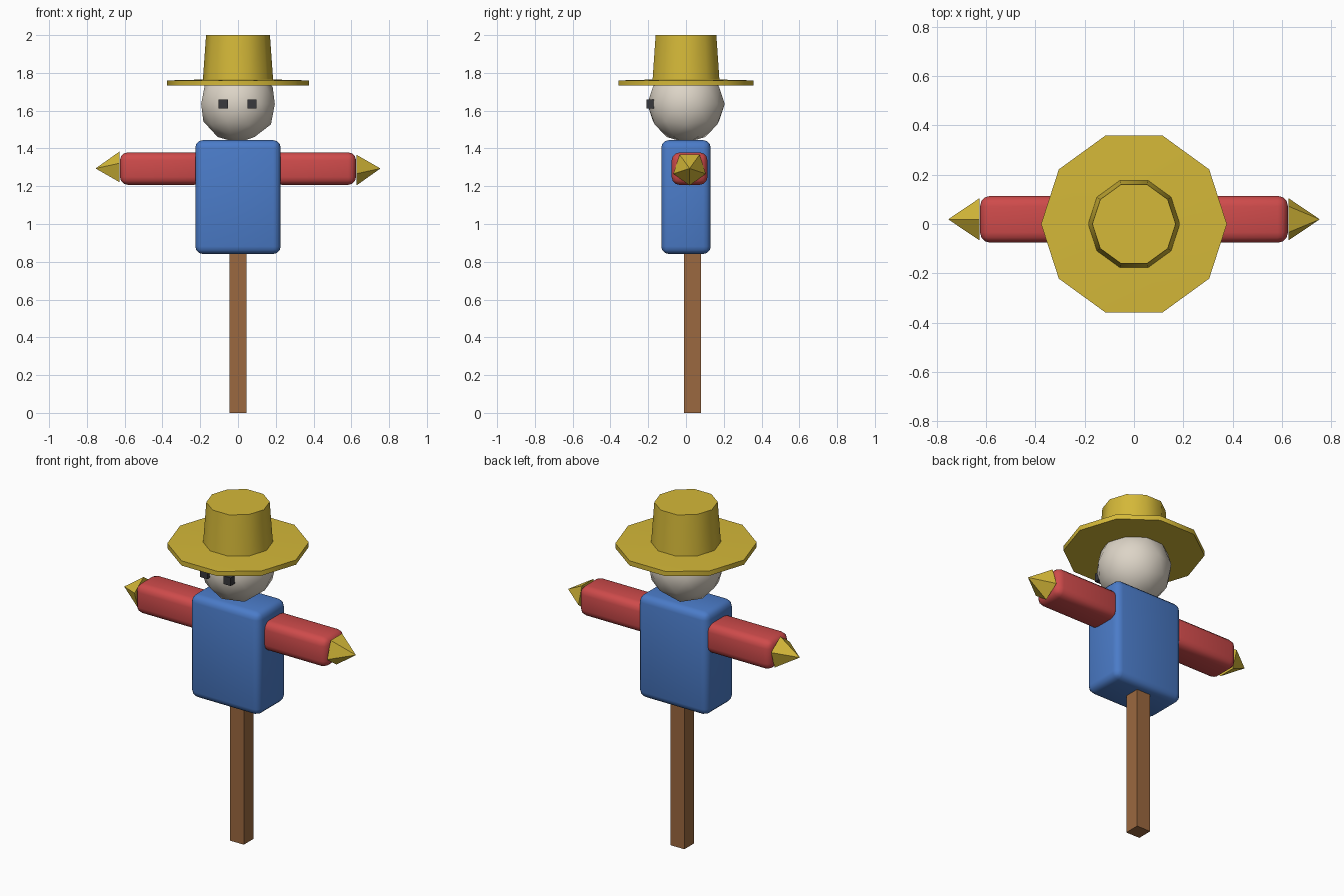
import bpy, bmesh, math
from mathutils import Matrix, Vector

cube = bpy.data.objects.get("Cube")
if cube:
    bpy.data.objects.remove(cube, do_unlink=True)


def material(name, rgb):
    m = bpy.data.materials.new(name)
    m.use_nodes = True
    m.diffuse_color = (*rgb, 1)
    m.node_tree.nodes["Principled BSDF"].inputs["Base Color"].default_value = (*rgb, 1)
    return m


straw = material("straw_yellow", (0.66, 0.48, 0.04))
blue = material("shirt_blue", (0.07, 0.2, 0.58))
red = material("sleeve_red", (0.62, 0.07, 0.07))
wood = material("wood_brown", (0.33, 0.14, 0.05))
cloth = material("sack_cream", (0.72, 0.66, 0.57))
dark = material("eye_dark", (0.04, 0.04, 0.045))


def finish(name, bm, mat, smooth=None):
    bmesh.ops.recalc_face_normals(bm, faces=bm.faces)
    mesh = bpy.data.meshes.new(name)
    bm.to_mesh(mesh)
    bm.free()
    mesh.materials.append(mat)
    obj = bpy.data.objects.new(name, mesh)
    bpy.context.collection.objects.link(obj)
    if smooth:
        bpy.ops.object.select_all(action='DESELECT')
        obj.select_set(True)
        bpy.context.view_layer.objects.active = obj
        bpy.ops.object.shade_smooth_by_angle(angle=math.radians(smooth))
    return obj


def box(name, low, high, mat, bevel=0):
    low, high = Vector(low), Vector(high)
    bm = bmesh.new()
    bmesh.ops.create_cube(bm, size=1, matrix=Matrix.Translation((low + high) / 2)
                          @ Matrix.Diagonal((*(high - low), 1)))
    if bevel:
        bmesh.ops.bevel(bm, geom=bm.edges[:], offset=bevel, segments=3,
                        profile=0.5, affect='EDGES')
    return finish(name, bm, mat, 40 if bevel else None)


def lathe(name, profile, sides, mat):
    """Stack rings of (radius, height) and cap both ends."""
    bm = bmesh.new()
    rings = []
    for r, z in profile:
        angles = [2 * math.pi * i / sides for i in range(sides)]
        rings.append([bm.verts.new((r * math.cos(a), r * math.sin(a), z)) for a in angles])
    for a, b in zip(rings, rings[1:]):
        for i in range(sides):
            j = (i + 1) % sides
            bm.faces.new((a[i], a[j], b[j], b[i]))
    bm.faces.new(rings[0])
    bm.faces.new(rings[-1])
    return finish(name, bm, mat, 40)


# Post and torso
box("post", (-0.045, -0.01, 0), (0.045, 0.08, 0.9), wood)
box("torso", (-0.226, -0.131, 0.841), (0.226, 0.131, 1.444), blue, 0.04)

# Sleeves, straw hands and eyes on both sides
for side, s in (("left", 1), ("right", -1)):
    xs = sorted((s * 0.19, s * 0.625))
    box(side + "_sleeve", (xs[0], -0.076, 1.207), (xs[1], 0.114, 1.379), red, 0.042)

    # Five-sided straw point, turned half round on the opposite side
    bm = bmesh.new()
    tip = bm.verts.new((s * 0.754, 0.019, 1.294))
    base = []
    for i in range(5):
        a = 2 * math.pi * i / 5
        base.append(bm.verts.new((s * 0.627, 0.019 + 0.09 * math.sin(a),
                                  1.294 - s * 0.09 * math.cos(a))))
    bm.faces.new(base)
    for i in range(5):
        bm.faces.new((base[i], base[(i + 1) % 5], tip))
    finish(side + "_straw_hand", bm, straw)

    x = -0.002 + s * 0.076
    box(side + "_eye", (x - 0.024, -0.208, 1.611), (x + 0.024, -0.16, 1.659), dark)

# Head
bm = bmesh.new()
bmesh.ops.create_icosphere(bm, subdivisions=2, radius=0.205,
                           matrix=Matrix.Translation((0, 0, 1.635)))
finish("head", bm, cloth, 60)

# Hat
lathe("hat_brim", [(0.377, 1.732), (0.377, 1.76), (0.18, 1.765)], 10, straw)
lathe("hat_crown", [(0.187, 1.75), (0.169, 2.0)], 10, straw)
